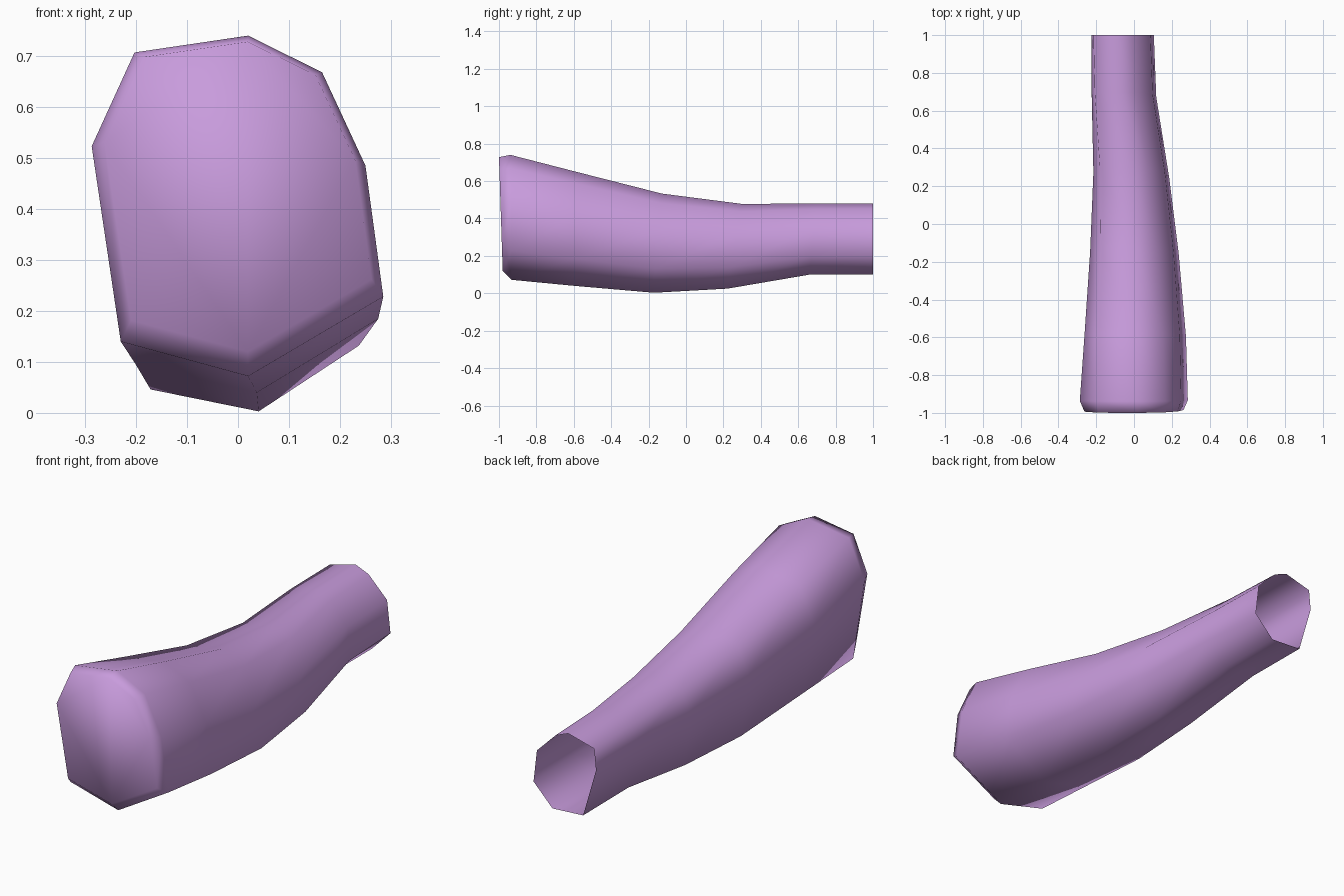
import bpy
import bmesh

cube = bpy.data.objects.get("Cube")
if cube:
    bpy.data.objects.remove(cube)

# One flat colour
purple = bpy.data.materials.new("soft purple")
purple.use_nodes = True
colour = (0.58, 0.33, 0.72, 1.0)
purple.diffuse_color = colour
purple.node_tree.nodes["Principled BSDF"].inputs["Base Color"].default_value = colour

# Eight-sided (x, z) cross-sections at the wide closed end and narrow open end
WIDE = [(0.285, 0.228), (0.25, 0.485), (0.165, 0.668), (0.02, 0.74),
        (-0.203, 0.707), (-0.287, 0.523), (-0.23, 0.14), (0.02, 0.072)]
NARROW = [(0.105, 0.202), (0.087, 0.355), (-0.01, 0.452), (-0.078, 0.48),
          (-0.215, 0.444), (-0.225, 0.343), (-0.157, 0.11), (0.005, 0.1)]

# Stations: y, tilt, blend, x min, x max, z min, z max
STATIONS = [
    (-0.99, -0.033, 0.0, -0.262, 0.262, 0.12, 0.728),
    (-0.935, -0.01, 0.0, -0.287, 0.285, 0.072, 0.74),
    (-0.59, 0.03, 0.2, -0.262, 0.275, 0.04, 0.648),
    (-0.15, 0.08, 0.4, -0.232, 0.237, 0.003, 0.533),
    (0.26, 0.17, 0.65, -0.215, 0.187, 0.025, 0.478),
    (0.68, 0.1, 0.9, -0.224, 0.118, 0.1, 0.48),
    (1.0, 0.0, 1.0, -0.225, 0.105, 0.1, 0.48),
]


def fit(values, low, high):
    """Stretch values to span low..high."""
    a, b = min(values), max(values)
    return [low + (v - a) / (b - a) * (high - low) for v in values]


def ring(bm, y, tilt, t, x0, x1, z0, z1):
    """Blend the two end sections, fit them and add the vertices."""
    xs = fit([w[0] + (n[0] - w[0]) * t for w, n in zip(WIDE, NARROW)], x0, x1)
    zs = fit([w[1] + (n[1] - w[1]) * t for w, n in zip(WIDE, NARROW)], z0, z1)
    mid = (z0 + z1) / 2
    return [bm.verts.new((x, y + tilt * (z - mid), z)) for x, z in zip(xs, zs)]


# Tapered tube: bridge the rings, close the wide end, leave the narrow end open
bm = bmesh.new()
rings = [ring(bm, *s) for s in STATIONS]
for a, b in zip(rings, rings[1:]):
    for i in range(len(a)):
        j = (i + 1) % len(a)
        bm.faces.new((a[i], b[i], b[j], a[j]))
bm.faces.new(rings[0])
bmesh.ops.recalc_face_normals(bm, faces=bm.faces)
cap = min(bm.faces, key=lambda f: f.calc_center_median().y)
if cap.normal.y > 0:
    bmesh.ops.reverse_faces(bm, faces=bm.faces)
for face in bm.faces:
    face.smooth = True

mesh = bpy.data.meshes.new("tapered_sleeve")
bm.to_mesh(mesh)
bm.free()
mesh.materials.append(purple)
sleeve = bpy.data.objects.new("tapered_sleeve", mesh)
bpy.context.collection.objects.link(sleeve)
